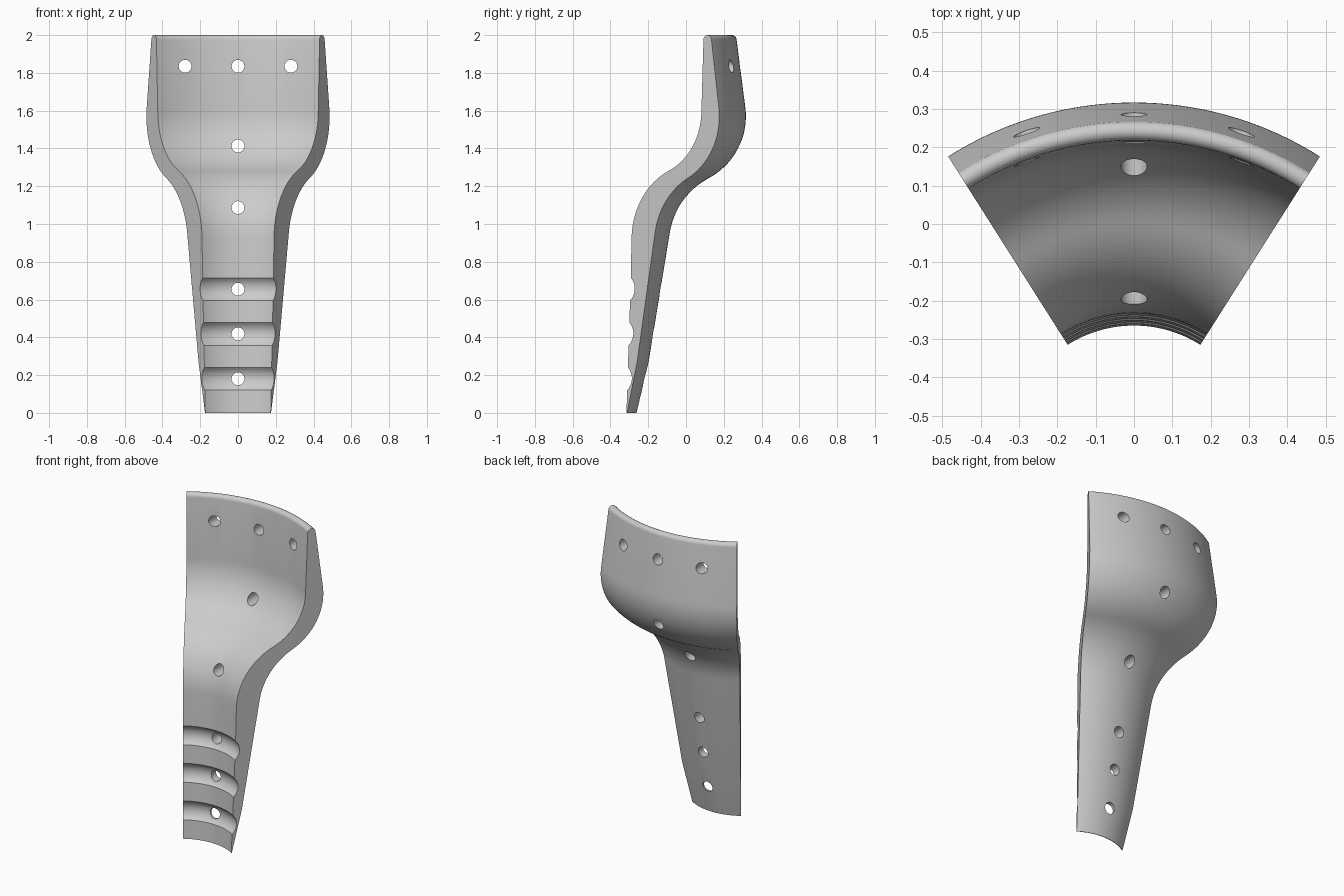
import bpy, bmesh
from math import sin, cos, sqrt, radians

if "Cube" in bpy.data.objects:
    bpy.data.objects.remove(bpy.data.objects["Cube"])

AXIS_Y = -0.588            # vertical axis of revolution
HALF = radians(32.4)       # half angle of the wedge
STEPS = 48


def arc(cr, cz, rad, a0, a1, n):
    """Arc points (radius, height), angles in degrees."""
    return [(cr + rad * cos(radians(a0 + (a1 - a0) * i / n)),
             cz + rad * sin(radians(a0 + (a1 - a0) * i / n))) for i in range(n + 1)]


def inner_r(z):
    return 0.323 + 0.038 * z


# Inner profile: tapered wall with three shallow grooves
profile = [(inner_r(0), 0)]
W, D = 0.06, 0.027
R = (W * W + D * D) / (2 * D)
for zc in (0.18, 0.418, 0.655):
    for i in range(13):
        dz = -W + W * i / 6
        profile.append((inner_r(zc + dz) + sqrt(R * R - dz * dz) - (R - D), zc + dz))

# Inner S-curve, rounded rim, outer S-curve, tapering to a thin lower edge
profile += arc(0.755, 0.918, 0.40, 178, 114.6, 16)
profile += arc(0.443, 1.60, 0.35, -65.4, 0, 16)[1:]
profile += arc(0.831, 1.975, 0.025, 180, 0, 10)
profile += arc(0.535, 1.57, 0.37, 7.2, -62, 18)
profile += arc(0.897, 0.89, 0.40, 118, 171.5, 16)[1:]
profile += [(0.390, 0.27), (inner_r(0) + 0.003, 0)]

# Revolve the profile into a closed wedge
bm = bmesh.new()
rings = []
for s in range(STEPS + 1):
    a = -HALF + 2 * HALF * s / STEPS
    rings.append([bm.verts.new((r * sin(a), AXIS_Y + r * cos(a), z)) for r, z in profile])
n = len(profile)
for a, b in zip(rings, rings[1:]):
    for i in range(n):
        j = (i + 1) % n
        bm.faces.new((a[i], a[j], b[j], b[i]))
bm.faces.new(rings[0])
bm.faces.new(rings[-1])
bmesh.ops.recalc_face_normals(bm, faces=bm.faces)
mesh = bpy.data.meshes.new("curved_shell")
bm.to_mesh(mesh)
bm.free()
shell = bpy.data.objects.new("curved_shell", mesh)
bpy.context.collection.objects.link(shell)

# Drill the round holes straight front to back
for x, z in [(0, 0.18), (0, 0.418), (0, 0.655), (0, 1.087), (0, 1.413),
             (-0.28, 1.835), (0, 1.835), (0.28, 1.835)]:
    bpy.ops.mesh.primitive_cylinder_add(vertices=32, radius=0.034, depth=2,
                                        location=(x, 0, z), rotation=(radians(90), 0, 0))
    drill = bpy.context.object
    drill.name = "hole_cutter"
    drill.hide_render = True
    mod = shell.modifiers.new("hole", 'BOOLEAN')
    mod.operation = 'DIFFERENCE'
    mod.solver = 'EXACT'
    mod.object = drill
    bpy.context.view_layer.objects.active = shell
    bpy.ops.object.modifier_apply(modifier=mod.name)
    bpy.data.objects.remove(drill)

# Smooth curved faces, keep the cut edges crisp
bpy.ops.object.select_all(action='DESELECT')
shell.select_set(True)
bpy.context.view_layer.objects.active = shell
bpy.ops.object.shade_smooth_by_angle(angle=radians(28))
